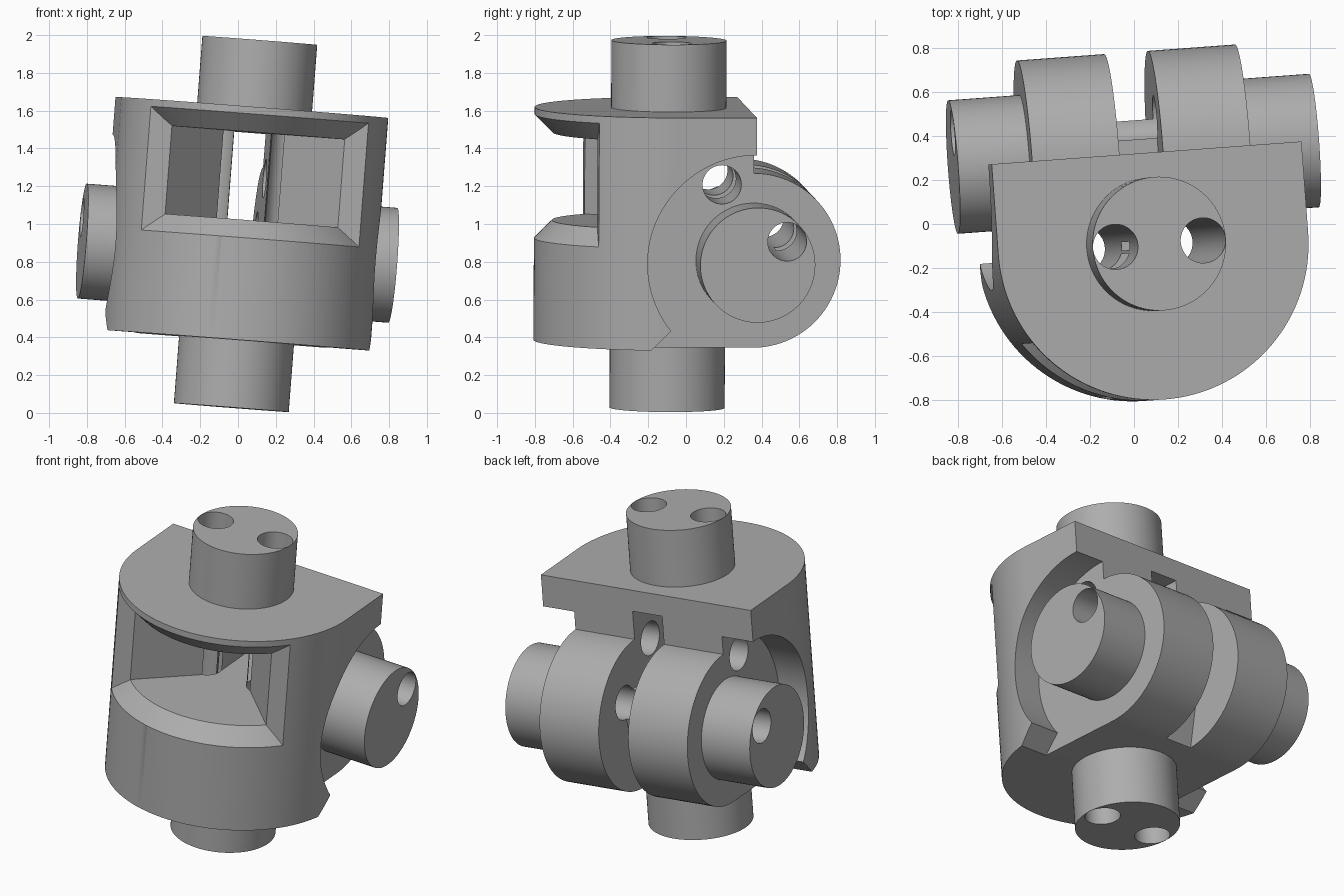
import bpy, bmesh, math
from mathutils import Matrix, Vector

if "Cube" in bpy.data.objects:
    bpy.data.objects.remove(bpy.data.objects["Cube"])

HALF = 0.618                       # half height of the housing
PIVOT_Y, PIVOT_Z = 0.417, -0.155   # cross axle centre
FLOOR, CEILING = 0.018, 0.485      # cavity limits

steel = bpy.data.materials.new("grey_metal")
steel.use_nodes = True
steel.diffuse_color = (0.42, 0.42, 0.42, 1)
steel.node_tree.nodes["Principled BSDF"].inputs["Base Color"].default_value = (0.42, 0.42, 0.42, 1)


def make(name, bm):
    bmesh.ops.recalc_face_normals(bm, faces=bm.faces)
    mesh = bpy.data.meshes.new(name)
    bm.to_mesh(mesh)
    bm.free()
    mesh.materials.append(steel)
    obj = bpy.data.objects.new(name, mesh)
    bpy.context.scene.collection.objects.link(obj)
    return obj


def prism(name, points, axis, low, high):
    """Extrude a 2D outline along x (outline in y, z) or z (outline in x, y)."""
    bm = bmesh.new()
    place = (lambda p: (low, p[0], p[1])) if axis == "x" else (lambda p: (p[0], p[1], low))
    face = bm.faces.new([bm.verts.new(place(p)) for p in points])
    extruded = bmesh.ops.extrude_face_region(bm, geom=[face])["geom"]
    shift = Vector((high - low, 0, 0) if axis == "x" else (0, 0, high - low))
    bmesh.ops.translate(bm, vec=shift, verts=[v for v in extruded if isinstance(v, bmesh.types.BMVert)])
    return make(name, bm)


def arc(cx, cy, r, start, end, steps):
    angles = [math.radians(start + (end - start) * i / steps) for i in range(steps + 1)]
    return [(cx + r * math.cos(a), cy + r * math.sin(a)) for a in angles]


def cylinder(name, axis, cx, cy, r, half, steps=96):
    return prism(name, arc(cx, cy, r, 0, 360, steps)[:-1], axis, -half, half)


def combine(target, tool, operation):
    tool.hide_render = True
    mod = target.modifiers.new("join", "BOOLEAN")
    mod.operation, mod.solver, mod.object = operation, "EXACT", tool
    bpy.context.view_layer.update()
    graph = bpy.context.evaluated_depsgraph_get()
    mesh = bpy.data.meshes.new_from_object(target.evaluated_get(graph))
    target.modifiers.clear()
    target.data = mesh
    bpy.data.objects.remove(tool)


# Housing: round at the front, flat at the back
outline = arc(0, 0, 0.71, 180, 360, 64) + [(0.71, PIVOT_Y), (-0.71, PIVOT_Y)]
housing = prism("joint_housing", outline, "z", -HALF, HALF)

# Side recesses around the axle, with a slanted lower lip
recess = arc(PIVOT_Y, PIVOT_Z, 0.575, 90, 218.6, 48)
recess += [(PIVOT_Y - 0.66, PIVOT_Z - 0.57), (1.1, PIVOT_Z - 0.57), (1.1, PIVOT_Z + 0.575)]
for side in (-1, 1):
    low, high = sorted((side * 0.5, side * 0.9))
    combine(housing, prism("side_recess", recess, "x", low, high), "DIFFERENCE")

# Pivot drum, cross axle and vertical stubs
combine(housing, cylinder("pivot_drum", "x", PIVOT_Y, PIVOT_Z, 0.463, 0.5), "UNION")
combine(housing, cylinder("cross_axle", "x", PIVOT_Y, PIVOT_Z, 0.305, 0.827), "UNION")
combine(housing, cylinder("vertical_stub", "z", 0, 0, 0.305, 0.975), "UNION")

# Front window: turned shape with bevelled rims, kept only at the front
bm = bmesh.new()
rim = [(0, FLOOR), (0.615, FLOOR), (0.815, FLOOR - 0.2), (0.815, CEILING + 0.2), (0.615, CEILING), (0, CEILING)]
verts = [bm.verts.new((r, 0, z)) for r, z in rim]
edges = [bm.edges.new(pair) for pair in zip(verts, verts[1:])]
bmesh.ops.spin(bm, geom=verts + edges, cent=(0, 0, 0), axis=(0, 0, 1), angle=math.tau, steps=128)
bmesh.ops.remove_doubles(bm, verts=bm.verts, dist=0.0001)
cut = bmesh.ops.bisect_plane(bm, geom=bm.verts[:] + bm.edges[:] + bm.faces[:], plane_co=(0, -0.41, 0),
                             plane_no=(0, 1, 0), clear_outer=True)["geom_cut"]
bmesh.ops.contextual_create(bm, geom=[e for e in cut if isinstance(e, bmesh.types.BMEdge)])
combine(housing, make("front_window", bm), "DIFFERENCE")

# Tapered cavity leading back from the window
half_plan = [(0.46, -0.5), (0.46, -0.41), (0.1, -0.03), (0.1, 0.1)]
plan = half_plan + [(-x, y) for x, y in reversed(half_plan)]
combine(housing, prism("tapered_cavity", plan, "z", FLOOR, CEILING), "DIFFERENCE")

# Slot that splits the drum in two
slot = [(0, FLOOR), (0.572, FLOOR), (0.572, -0.12), (0.43, -0.7), (1.2, -0.7), (1.2, CEILING), (0, CEILING)]
combine(housing, prism("drum_slot", slot, "x", -0.1, 0.1), "DIFFERENCE")

# Cable holes, upright and crosswise
for x in (-0.201, 0.201):
    combine(housing, cylinder("upright_hole", "z", x, 0, 0.103, 1.2, 48), "DIFFERENCE")
for y, z in ((PIVOT_Y + 0.155, PIVOT_Z + 0.125), (0.248, 0.248)):
    combine(housing, cylinder("cross_hole", "x", y, z, 0.103, 1.2, 48), "DIFFERENCE")

# Lean and turn the finished joint
pose = Matrix.Rotation(math.radians(4.2), 4, "Z") @ Matrix.Rotation(math.radians(4.45), 4, "Y")
housing.data.transform(Matrix.Translation((0.04, -0.095, 1.0)) @ pose)

bpy.ops.object.select_all(action="DESELECT")
housing.select_set(True)
bpy.context.view_layer.objects.active = housing
bpy.ops.object.shade_smooth_by_angle(angle=math.radians(25))
